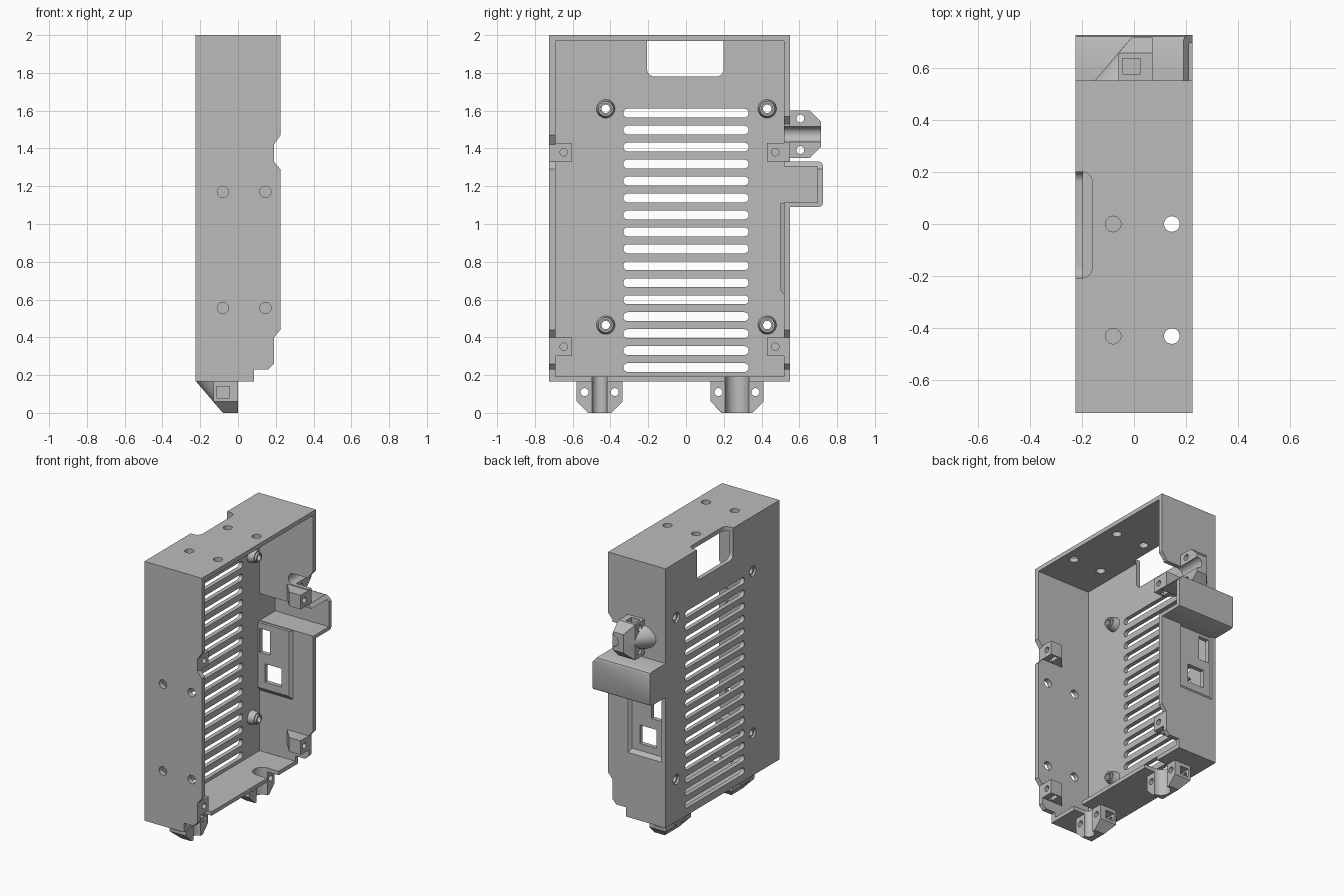
import bpy, bmesh, math
from mathutils import Vector, Matrix

if "Cube" in bpy.data.objects:
    bpy.data.objects.remove(bpy.data.objects["Cube"])

grey = bpy.data.materials.new("plain_grey")
grey.diffuse_color = (0.5, 0.5, 0.5, 1)
grey.use_nodes = True
grey.node_tree.nodes["Principled BSDF"].inputs["Base Color"].default_value = grey.diffuse_color


def finish(name, bm):
    bmesh.ops.recalc_face_normals(bm, faces=bm.faces)
    me = bpy.data.meshes.new(name)
    bm.to_mesh(me)
    bm.free()
    me.materials.append(grey)
    ob = bpy.data.objects.new(name, me)
    bpy.context.collection.objects.link(ob)
    return ob


def box(name, x, y, z, bevel=0):
    bm = bmesh.new()
    bmesh.ops.create_cube(bm, size=1)
    for v in bm.verts:
        v.co = [(r[0] + r[1]) / 2 + c * (r[1] - r[0]) for r, c in zip((x, y, z), v.co)]
    if bevel:
        bmesh.ops.bevel(bm, geom=bm.edges[:], offset=bevel, segments=6, profile=0.5, affect='EDGES')
    return finish(name, bm)


def rod(name, a, b, r1, r2=None, n=24):
    """Cylinder or cone from point a to point b."""
    a, b = Vector(a), Vector(b)
    bm = bmesh.new()
    m = Matrix.Translation((a + b) / 2) @ (b - a).to_track_quat('Z', 'Y').to_matrix().to_4x4()
    bmesh.ops.create_cone(bm, cap_ends=True, segments=n, radius1=r1,
                          radius2=r1 if r2 is None else r2, depth=(b - a).length, matrix=m)
    return finish(name, bm)


def hull(name, pts):
    bm = bmesh.new()
    for p in pts:
        bm.verts.new(p)
    res = bmesh.ops.convex_hull(bm, input=bm.verts[:])
    junk = {g for g in res["geom_interior"] + res["geom_unused"] if isinstance(g, bmesh.types.BMVert)}
    bmesh.ops.delete(bm, geom=list(junk), context='VERTS')
    bmesh.ops.dissolve_limit(bm, angle_limit=0.01, verts=bm.verts[:], edges=bm.edges[:])
    return finish(name, bm)


def prism(name, pts, place, lo, hi):
    """Extrude a 2D outline; place(a, b, t) maps it into space."""
    bm = bmesh.new()
    f = bm.faces.new([bm.verts.new(place(a, b, lo)) for a, b in pts])
    off = Vector(place(0, 0, hi)) - Vector(place(0, 0, lo))
    ext = bmesh.ops.extrude_face_region(bm, geom=[f], use_keep_orig=True)
    bmesh.ops.translate(bm, vec=off, verts=[g for g in ext["geom"] if isinstance(g, bmesh.types.BMVert)])
    return finish(name, bm)


def combine(ob, op, *others):
    for o in others:
        m = ob.modifiers.new("b", 'BOOLEAN')
        m.operation, m.object, m.solver = op, o, 'EXACT'
        bpy.context.view_layer.objects.active = ob
        bpy.ops.object.modifier_apply(modifier="b")
        bpy.data.objects.remove(o)


def along_y(x, z, t):
    return (x, t, z)


def along_x(y, z, t):
    return (t, y, z)


# Open tray: back plate with four walls
shell = box("shell", (-.225, .225), (-.725, .55), (.165, 2))
combine(shell, 'DIFFERENCE', box("cavity", (-.195, .4), (-.69, .52), (.193, 1.97)))

# Side bulge with rounded outer corners, and its pocket
bulge = [(.53, 1.09), (.705, 1.09), (.719, 1.096), (.725, 1.11),
         (.725, 1.31), (.719, 1.324), (.705, 1.33), (.53, 1.33)]
combine(shell, 'UNION', prism("bulge", bulge, along_x, -.225, .225))


# Recessed connector panel, pushed into the side wall
def dent(y, x0, top):
    return hull("dent", [(x, y + d, z) for x, z, d in
                [(x0, .62, .002), (.07, .62, .002), (.07, top, .002), (x0, top, .002),
                 (x0, .65, -.02), (.05, .65, -.02), (.05, top, -.02), (x0, top, -.02)]])


combine(shell, 'UNION', dent(.52, -.21, 1.11))
combine(shell, 'DIFFERENCE', dent(.55, -.195, 1.09),
        box("pocket", (-.195, .4), (.4, .695), (1.115, 1.305)),
        box("port_tall", (-.18, -.10), (.4, .6), (.90, 1.07)),
        box("port_square", (-.14, -.01), (.4, .6), (.70, .83)))

# Rim notches and stepped lower rim
upper = [(.19, 1.33), (.19, 1.42), (.26, 1.52), (.26, 1.25)]
upper_side = [(.19, 1.33), (.19, 1.53), (.26, 1.61), (.26, 1.25)]
lower = [(.085, .1), (.085, .23), (.16, .23), (.19, .26), (.19, .40), (.26, .48), (.26, .1)]
combine(shell, 'DIFFERENCE', prism("n1", upper, along_y, -.8, 0),
        prism("n2", upper_side, along_y, .1, .8), prism("n3", lower, along_y, -.8, .8))

# Rounded window through the plate and top edge
combine(shell, 'DIFFERENCE', box("window", (-.4, -.16), (-.207, .2), (1.78, 2.2), .04))

# Vent slots
for i in range(16):
    z, r = .24 + i * .0898, .0235
    out = [(s * (.332 - r) + s * r * math.cos(a), z + s * r * math.sin(a))
           for s in (1, -1) for a in [math.pi * (k / 8 - .5) for k in range(9)]]
    combine(shell, 'DIFFERENCE', prism("slot", out, along_x, -.3, -.15))

# Screw holes in the front wall and the top
for x in (-.08, .145):
    for z in (.555, 1.17):
        combine(shell, 'DIFFERENCE', rod("h", (x, -.8, z), (x, -.6, z), .03))
    for y in (-.43, 0):
        combine(shell, 'DIFFERENCE', rod("h", (x, y, 1.9), (x, y, 2.1), .03))

# Board standoffs
for y in (-.425, .43):
    for z in (.465, 1.61):
        combine(shell, 'DIFFERENCE', rod("h", (-.3, y, z), (-.15, y, z), .035))
        s = rod("standoff", (-.21, y, z), (-.15, y, z), .052, .04)
        combine(s, 'UNION', rod("collar", (-.16, y, z), (-.135, y, z), .032))
        combine(s, 'DIFFERENCE', rod("h", (-.3, y, z), (0, y, z), .022))

# Lid screw tabs in the corners, sloped underneath
for wall, sign in ((-.725, 1), (.55, -1)):
    for z in (.35, 1.38):
        pts = [(.19, wall), (.19, wall + sign * .122), (.10, wall + sign * .122),
               (.02, wall + sign * .03), (.02, wall)]
        tab = prism("lid_tab", pts, lambda x, y, t: (x, y, t), z - .05, z + .05)
        y = wall + sign * .078
        combine(tab, 'DIFFERENCE', rod("h", (.08, y, z), (.3, y, z), .02),
                box("nut", (.12, .15), (y - .035, y + .035), (z - .1, z + .035)))


# Cable clips: tapered body, two chamfered lugs, a half round groove
def clip(name, place, x0, c, w, r):
    def p(x, u, v):
        return place(x + x0, c + u, v)
    lugs = hull(name, [p(x, s * u, v) for s in (-1, 1) for x, u, v in
                [(0, w, -.005), (0, w, .105), (0, w - .06, .165),
                 (-.08, w - .06, .165), (-.13, w, .105), (-.13, w, -.005)]])
    ring = [math.pi * k / 16 for k in range(17)]
    lugs_gap = hull("gap", [p(x, s * (r + .035), v) for s in (-1, 1)
                            for x in (-.2, -.07) for v in (-.001, .2)])
    bpy.data.objects.remove(lugs_gap)
    body = [p(-rx * math.sin(a), ry * math.cos(a), v) for a in ring
            for rx, ry, v in ((.225, w * .85, -.005), (.08, r + .02, .165))]
    combine(lugs, 'UNION', hull("body", body))
    for s in (-1, 1):
        u = s * (w - .042)
        lo, hi = p(-.115, u - s * .03, .025), p(-.045, u + s * .1, .085)
        combine(lugs, 'DIFFERENCE', rod("h", p(-.25, u, .055), p(.1, u, .055), .021),
                box("nut", *[sorted(q) for q in zip(lo, hi)]))
    for ob in (lugs, shell):
        a, b = p(0, -r, -.06), p(.3, r, .2)
        combine(ob, 'DIFFERENCE', rod("groove", p(0, 0, -.06), p(0, 0, .2), r, n=32),
                box("mouth", *[sorted(q) for q in zip(a, b)]))


def below(x, u, v):
    return (x, u, .165 - v)


def beside(x, u, v):
    return (x, .55 + v, u)


clip("bottom_clip_small", below, 0, -.457, .122, .04)
clip("bottom_clip_large", below, 0, .27, .14, .0625)
clip("side_clip", beside, .07, 1.475, .125, .04)

# Smooth the round parts, keep hard edges
for ob in bpy.context.collection.objects:
    ob.select_set(True)
bpy.context.view_layer.objects.active = shell
bpy.ops.object.shade_smooth_by_angle(angle=math.radians(30))
